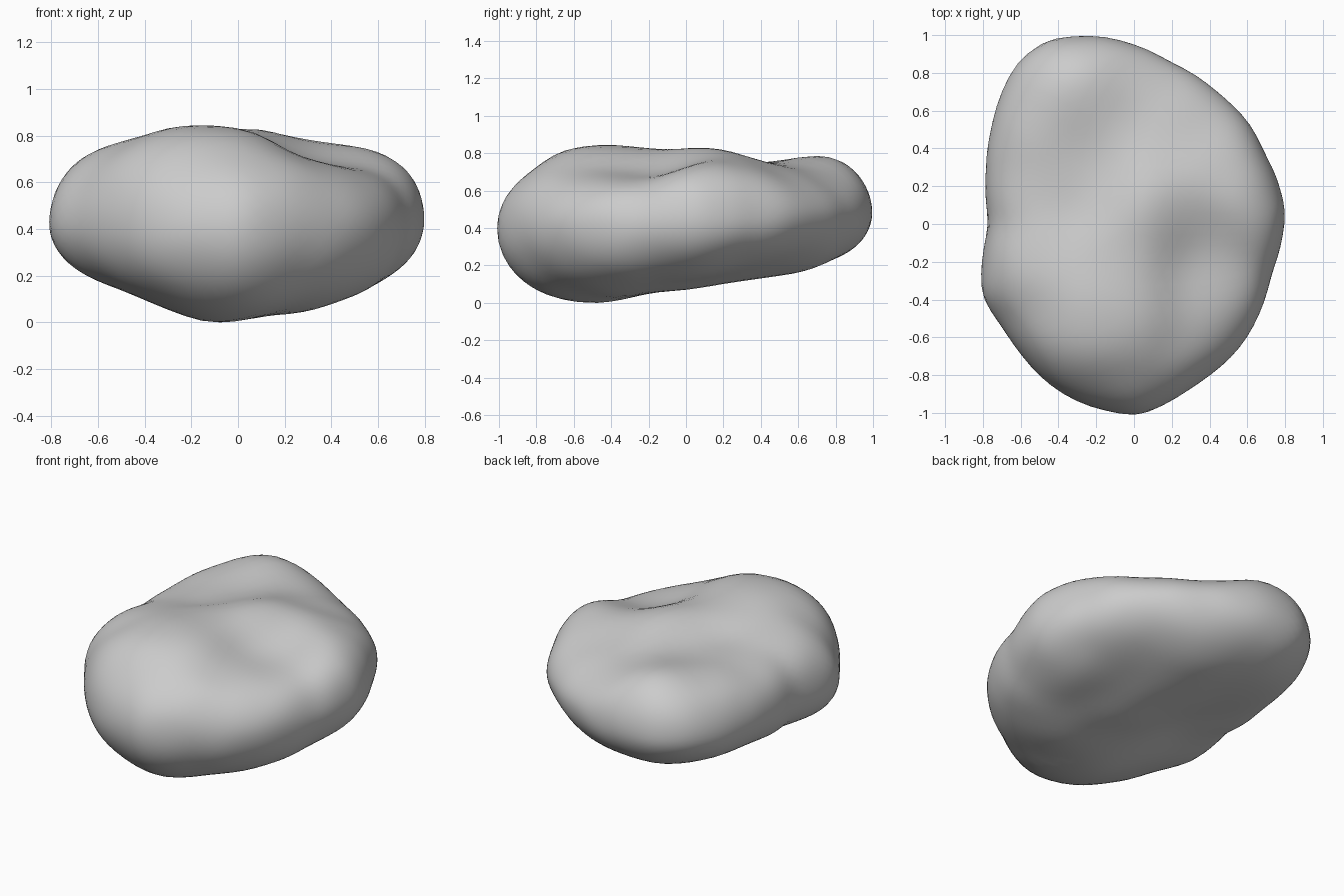
import bpy, bmesh, math
from mathutils import noise

if "Cube" in bpy.data.objects:
    bpy.data.objects.remove(bpy.data.objects["Cube"], do_unlink=True)

# Plan outline of the boulder, anticlockwise
OUTLINE = [(.8, .07), (.7, .36), (.6, .55), (.42, .72), (.2, .86), (0, .95),
           (-.26, 1), (-.44, .99), (-.6, .88), (-.7, .7), (-.76, .5), (-.785, .3),
           (-.77, 0), (-.8, -.39), (-.7, -.54), (-.52, -.79), (-.4, -.89),
           (-.18, -.98), (.02, -1.02), (.3, -.87), (.57, -.64), (.66, -.48), (.73, -.25)]

# Humps and hollows: (x, y, height)
TOP = [(-.17, -.55, .88), (-.6, -.3, .81), (-.1, -.2, .83), (.05, .08, .86),
       (.35, -.16, .67), (.5, -.5, .73), (.65, .15, .81), (.35, .28, .79),
       (-.3, .19, .72), (-.6, .1, .78), (.4, .6, .71), (.05, .58, .74),
       (-.4, .47, .76), (-.4, .8, .9), (-.6, .62, .83), (.1, -.85, .8)]
BOTTOM = [(-.1, -.6, -.035), (.3, -.4, .03), (-.5, -.45, .07), (.05, 0, .06),
          (-.4, .2, .18), (.5, .05, .11), (0, .45, .12), (-.3, .75, .17),
          (.42, .42, .2), (-.72, -.2, .16)]

polar = sorted((math.atan2(y, x), math.hypot(x, y)) for x, y in OUTLINE)
polar = [(polar[-1][0] - math.tau, polar[-1][1])] + polar + [(polar[0][0] + math.tau, polar[0][1])]


def reach(angle):
    """Outline radius in a given direction."""
    for (a, r), (b, s) in zip(polar, polar[1:]):
        if a <= angle <= b:
            return r + (s - r) * (angle - a) / (b - a)
    return polar[0][1]


def blend(points, x, y, spread):
    """Smooth height through the control points."""
    total = height = 0
    for px, py, pz in points:
        w = math.exp(-((x - px) ** 2 + (y - py) ** 2) / (2 * spread ** 2)) + 1e-6
        total += w
        height += w * pz
    return height / total


# Boulder: a ball remapped to the outline and the two height fields
bm = bmesh.new()
bmesh.ops.create_icosphere(bm, subdivisions=5, radius=1)
for v in bm.verts:
    n = v.co.normalized()
    angle = math.atan2(n.y, n.x)
    lat = math.acos(min(1, abs(n.z))) / (math.pi / 2)
    rho = 1 - (1 - lat) ** 2
    r = reach(angle) * rho
    x, y = r * math.cos(angle), r * math.sin(angle)
    middle = .44 + .04 * y
    surface = blend(TOP, x, y, .17) if n.z > 0 else blend(BOTTOM, x, y, .2)
    z = middle + (surface - middle) * math.sqrt(max(0, 1 - rho ** 4))
    v.co = (x, y, z)

# Soften creases, then roughen lightly
for _ in range(2):
    bmesh.ops.smooth_vert(bm, verts=bm.verts, factor=.5, use_axis_x=True,
                          use_axis_y=True, use_axis_z=True)
bm.normal_update()
for v in bm.verts:
    v.co += v.normal * noise.noise(v.co * 4) * .008

# Stand on the ground
floor = min(v.co.z for v in bm.verts)
bmesh.ops.translate(bm, verts=bm.verts, vec=(0, 0, -floor))
for f in bm.faces:
    f.smooth = True
mesh = bpy.data.meshes.new("boulder")
bm.to_mesh(mesh)
bm.free()
boulder = bpy.data.objects.new("boulder", mesh)
bpy.context.collection.objects.link(boulder)

# Stone grey
stone = bpy.data.materials.new("stone grey")
stone.use_nodes = True
colour = (.6, .6, .6, 1)
stone.diffuse_color = colour
stone.node_tree.nodes["Principled BSDF"].inputs["Base Color"].default_value = colour
mesh.materials.append(stone)
